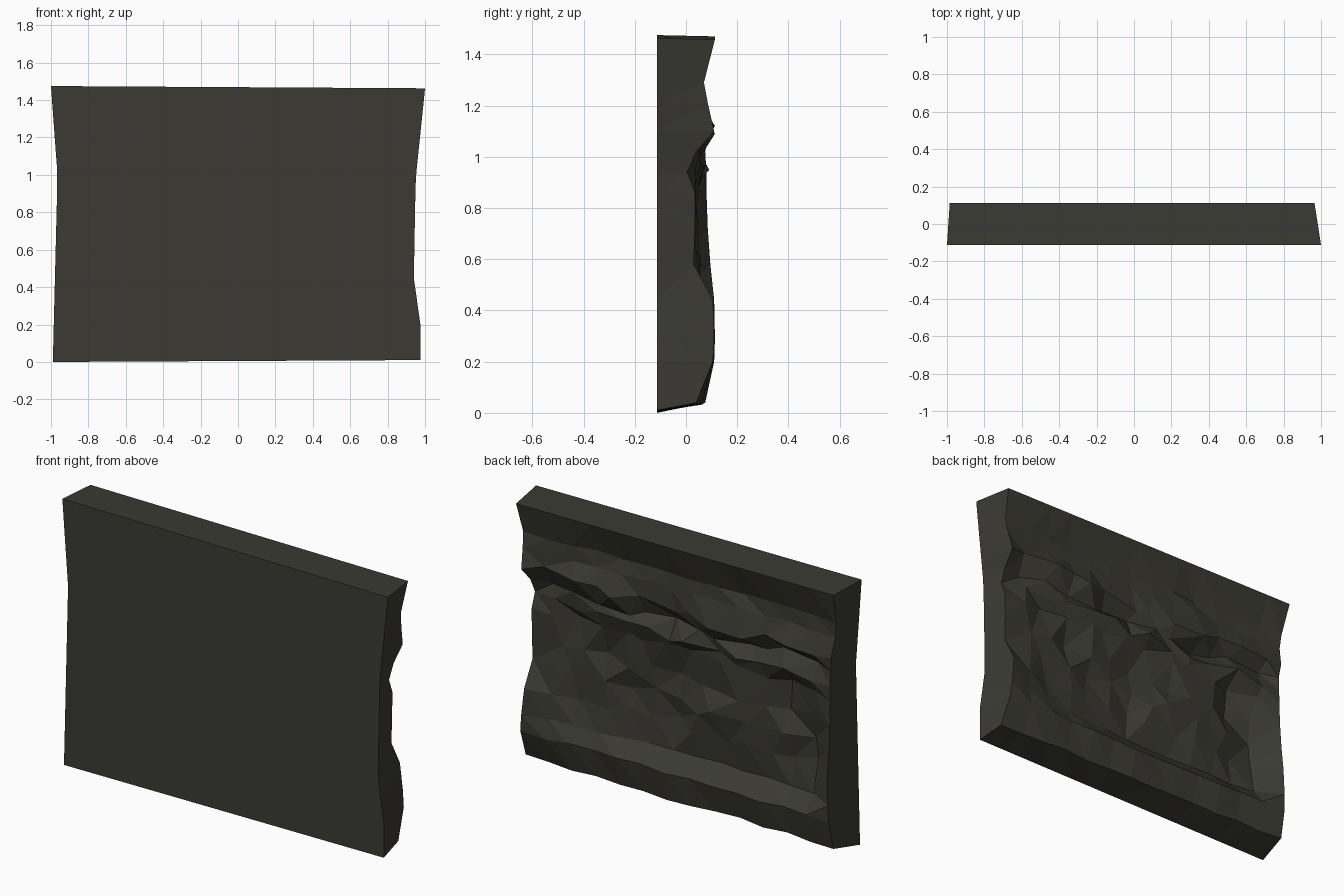
import bpy, bmesh, random

if "Cube" in bpy.data.objects:
    bpy.data.objects.remove(bpy.data.objects["Cube"])

random.seed(5)

stone = bpy.data.materials.new("dark olive stone")
stone.diffuse_color = (0.043, 0.042, 0.033, 1)
stone.use_nodes = True
stone.node_tree.nodes["Principled BSDF"].inputs["Base Color"].default_value = stone.diffuse_color

FRONT_Y = -0.113
BACK_Y = 0.113

# Relief depth: rows run top to bottom, columns are the x stations (0 = left, 1 = right)
STATIONS = [0.0, 0.08, 0.3, 0.55, 0.8, 1.0]
RELIEF = [
    (1.47, [.113, .113, .113, .113, .113, .113]),
    (1.29, [.065, .050, .045, .045, .055, .070]),
    (1.21, [.060, .055, .060, .055, .060, .085]),
    (1.10, [.085, .080, .070, .075, .095, .110]),
    (1.02, [.075, .040, .020, .020, .025, .040]),
    (0.94, [.080, .050, .060, .065, .045, .005]),
    (0.86, [.080, .015, .030, .040, .020, .035]),
    (0.72, [.085, .000, .040, .020, .005, .035]),
    (0.58, [.095, .000, .045, .005, .005, .030]),
    (0.44, [.110, .000, .025, .005, .020, .105]),
    (0.29, [.113, .025, .010, .010, .055, .110]),
    (0.20, [.110, .100, .095, .095, .100, .105]),
    (0.04, [.075, .060, .055, .065, .055, .040]),
]
ROUGH_ROWS = range(3, 10)
COLS = 14


def lerp_table(pts, v):
    """Linear interpolation through (key, value) pairs sorted by key."""
    if v <= pts[0][0]:
        return pts[0][1]
    for (a, fa), (b, fb) in zip(pts, pts[1:]):
        if v <= b:
            return fa + (fb - fa) * (v - a) / (b - a)
    return pts[-1][1]


# Side outlines, x by height, at the flat face and at the carved face
LEFT_FRONT = [(0, -.99), (1.0, -.965), (1.47, -1.0)]
RIGHT_FRONT = [(0, .975), (.2, .975), (.45, .94), (.98, .95), (1.46, 1.0)]
LEFT_BACK = [(0, -.96), (.45, -.945), (1.0, -.94), (1.47, -.985)]
RIGHT_BACK = [(0, .96), (.2, .945), (.45, .92), (.98, .925), (1.46, .965)]


def x_at(left, right, z, t):
    a, b = lerp_table(left, z), lerp_table(right, z)
    return a + (b - a) * t


bm = bmesh.new()
rows = len(RELIEF)

# Carved rock face
back = []
for i, (z, depths) in enumerate(RELIEF):
    line = []
    for j in range(COLS):
        t = j / (COLS - 1)
        x = x_at(LEFT_BACK, RIGHT_BACK, z, t)
        y = lerp_table(list(zip(STATIONS, depths)), t)
        zz = z - 0.012 * t if i == 0 else z
        inner = 0 < j < COLS - 1
        if inner and i in ROUGH_ROWS:
            x += random.uniform(-.045, .045)
            y += random.uniform(-.032, .030)
            zz += random.uniform(-.035, .035)
        elif inner and i > 0:
            y += random.uniform(-.008, .006)
            zz += random.uniform(-.008, .008)
        line.append(bm.verts.new((x, min(y, BACK_Y), zz)))
    back.append(line)

for i in range(rows - 1):
    for j in range(COLS - 1):
        bm.faces.new((back[i][j], back[i][j + 1], back[i + 1][j + 1], back[i + 1][j]))

# Rim of the carved face, walked once around
rim = [(i, 0) for i in range(rows)]
rim += [(rows - 1, j) for j in range(1, COLS)]
rim += [(i, COLS - 1) for i in range(rows - 2, -1, -1)]
rim += [(0, j) for j in range(COLS - 2, 0, -1)]

# Flat face and the four edge walls
flat = []
for i, j in rim:
    t = j / (COLS - 1)
    z = RELIEF[i][0]
    if i == 0:
        z = 1.475 - 0.012 * t
    elif i == rows - 1:
        z = 0.01 * t
    flat.append(bm.verts.new((x_at(LEFT_FRONT, RIGHT_FRONT, z, t), FRONT_Y, z)))
n = len(rim)
for k in range(n):
    m = (k + 1) % n
    a, b = rim[k], rim[m]
    bm.faces.new((back[a[0]][a[1]], back[b[0]][b[1]], flat[m], flat[k]))
bm.faces.new(flat)

# Split the rock into facets
bmesh.ops.recalc_face_normals(bm, faces=bm.faces)
bmesh.ops.triangulate(bm, faces=bm.faces[:], quad_method='BEAUTY')

mesh = bpy.data.meshes.new("rock_wall_panel")
bm.to_mesh(mesh)
bm.free()
mesh.materials.append(stone)
bpy.context.collection.objects.link(bpy.data.objects.new("rock_wall_panel", mesh))
